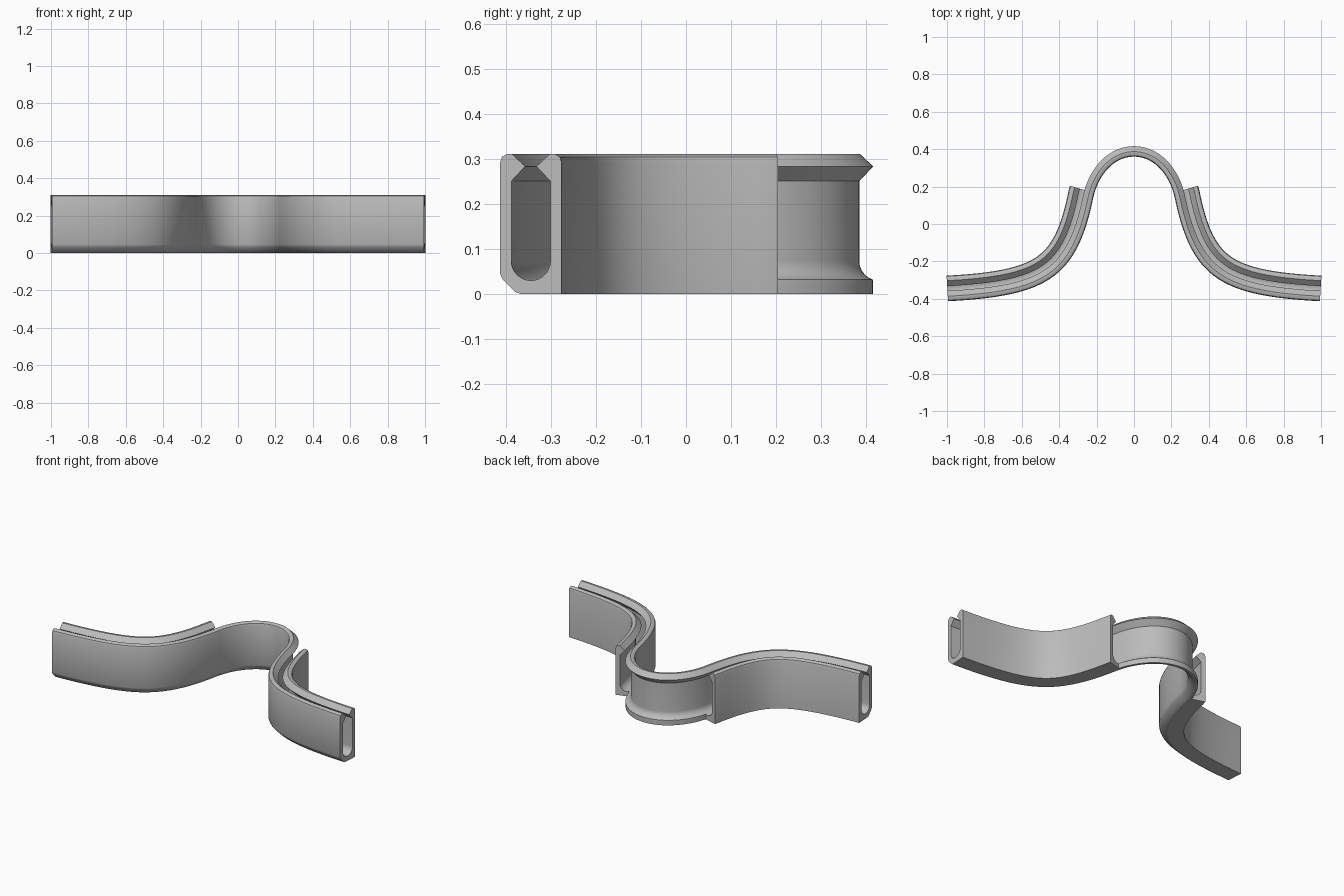
import bpy, bmesh, math
from mathutils import Vector
from mathutils.geometry import interpolate_bezier

cube = bpy.data.objects.get("Cube")
if cube:
    bpy.data.objects.remove(cube, do_unlink=True)

grey = bpy.data.materials.new("plain_grey")
grey.use_nodes = True
grey.diffuse_color = (0.5, 0.5, 0.5, 1)
grey.node_tree.nodes["Principled BSDF"].inputs["Base Color"].default_value = (0.5, 0.5, 0.5, 1)

# Plan path of the front surface, from the arch top to the left end
bezier = [[(0, 0.36), (0.11, 0.36), (0.194, 0.26), (0.22, 0.13)],
          [(0.22, 0.13), (0.31, -0.3), (0.48, -0.385), (0.994, -0.413)]]
half = []
for seg in bezier:
    pts = interpolate_bezier(*[Vector((x, y, 0)) for x, y in seg], 33)
    half += pts if not half else pts[1:]
path = [Vector((-p.x, p.y, 0)) for p in reversed(half[1:])] + half

# Frames: a path point with the normal that points to the back
frames = []
for i, p in enumerate(path):
    t = (path[min(i + 1, len(path) - 1)] - path[max(i - 1, 0)]).normalized()
    frames.append((p, Vector((-t.y, t.x, 0))))
mid = len(path) // 2
cut = min(range(mid, len(path)), key=lambda i: abs(path[i].y - 0.163))
cut_left, cut_right = cut, 2 * mid - cut

# Cross-section as (depth from the front, height)
wall, width, radius = 0.025, 0.137, 0.0435
centre = wall + radius


def trough(a):
    a = math.radians(a)
    return (centre + radius * math.cos(a), 0.073 + radius * math.sin(a))


front_wall = [trough(a) for a in range(252, 179, -9)] + [
    (wall, 0.25), (0.056, 0.283), (0.027, 0.31), (0.014, 0.31),
    (0.004, 0.304), (0, 0.292), (0, 0.045), (0.005, 0.033),
    (0.034, 0.004), (0.045, 0), (0.055, 0)]
rear_wall = [(width, 0), (width, 0.292), (0.133, 0.304), (0.123, 0.31),
             (0.11, 0.31), (0.081, 0.283), (width - wall, 0.25)]
rear_wall += [trough(a) for a in range(360, 252, -9)]
flange_edge = [(0.055, 0.018), (0.0555, 0.026)]

bm = bmesh.new()


def ring(profile, frame):
    p, n = frame
    return [bm.verts.new(p + n * d + Vector((0, 0, z))) for d, z in profile]


def sweep(profile, section):
    rows = [ring(profile, f) for f in section]
    for a, b in zip(rows, rows[1:]):
        for k in range(len(profile)):
            j = (k + 1) % len(profile)
            bm.faces.new((a[k], a[j], b[j], b[k]))


def cap(profile, frame):
    bm.faces.new(ring(profile, frame))


# Open arch in the middle, hollow channel on both sides
channel = front_wall + rear_wall
sweep(front_wall + flange_edge, frames[cut_right:cut_left + 1])
sweep(channel, frames[:cut_right + 1])
sweep(channel, frames[cut_left:])
cap(channel, frames[0])
cap(channel, frames[-1])

# End faces of the rear wall
rear_end = [front_wall[-1]] + rear_wall + [front_wall[0]] + flange_edge[::-1]
cap(rear_end, frames[cut_right])
cap(rear_end, frames[cut_left])

bmesh.ops.remove_doubles(bm, verts=bm.verts, dist=0.00002)
bmesh.ops.recalc_face_normals(bm, faces=bm.faces)
mesh = bpy.data.meshes.new("curved_channel")
bm.to_mesh(mesh)
bm.free()
mesh.materials.append(grey)
channel_obj = bpy.data.objects.new("curved_channel", mesh)
bpy.context.collection.objects.link(channel_obj)

bpy.ops.object.select_all(action='DESELECT')
channel_obj.select_set(True)
bpy.context.view_layer.objects.active = channel_obj
bpy.ops.object.shade_smooth_by_angle(angle=math.radians(35))
